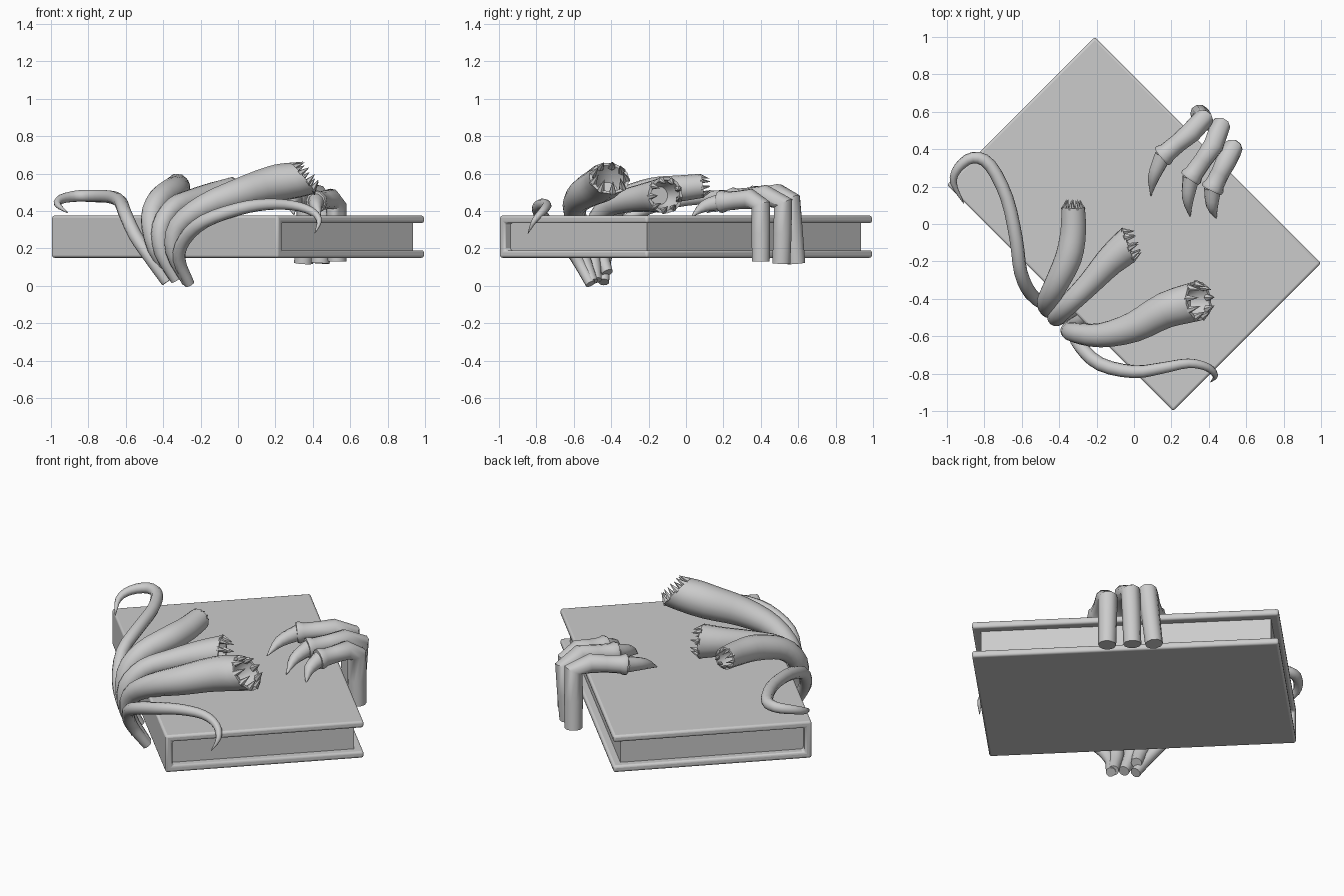
import bpy, bmesh, math
from mathutils import Vector, Matrix

if "Cube" in bpy.data.objects:
    bpy.data.objects.remove(bpy.data.objects["Cube"])

S = math.sqrt(0.5)
# book frame: local x = long side, local y = short side, turned 45 degrees
BOOK = Matrix.Rotation(math.radians(-45), 4, 'Z')


def finish(name, bm, angle=40):
    bmesh.ops.recalc_face_normals(bm, faces=bm.faces)
    me = bpy.data.meshes.new(name)
    bm.to_mesh(me)
    bm.free()
    me.shade_smooth()
    me.set_sharp_from_angle(angle=math.radians(angle))
    ob = bpy.data.objects.new(name, me)
    bpy.context.collection.objects.link(ob)
    return ob


def spline(pts, steps):
    """Catmull-Rom through (x, y, z, r) points."""
    p = [Vector(q) for q in pts]
    p = [2 * p[0] - p[1]] + p + [2 * p[-1] - p[-2]]
    out = []
    for i in range(1, len(p) - 2):
        a, b, c, d = p[i - 1:i + 3]
        for s in range(steps):
            t = s / steps
            out.append(0.5 * (2 * b + (c - a) * t + (2 * a - 5 * b + 4 * c - d) * t * t
                              + (3 * b - a - 3 * c + d) * t ** 3))
    return out + [p[-2]]


def ring(bm, c, rot, r, sides):
    return [bm.verts.new(c + rot @ Vector((r * math.cos(k * math.tau / sides),
                                           r * math.sin(k * math.tau / sides), 0)))
            for k in range(sides)]


def bridge(bm, a, b):
    n = len(a)
    for k in range(n):
        bm.faces.new((a[k], a[(k + 1) % n], b[(k + 1) % n], b[k]))


def tube(bm, pts, sides=12, steps=3, end_dir=None, mouth=False):
    path = spline(pts, steps) if steps > 1 else [Vector(q) for q in pts]
    pos = [q.xyz for q in path]
    n = len(pos)
    rot, prev, rings = None, None, []
    for i in range(n):
        t = (pos[min(i + 1, n - 1)] - pos[max(i - 1, 0)]).normalized()
        if end_dir and i >= n - 3:      # ease the cut toward the mouth direction
            t = t.lerp(Vector(end_dir).normalized(), (1/3, 2/3, 1)[i - n + 3]).normalized()
        if rot is None:
            rot = Vector((0, 0, 1)).rotation_difference(t)
        else:
            rot = prev.rotation_difference(t) @ rot
        prev = t
        rings.append(ring(bm, pos[i], rot, max(path[i].w, 0.002), sides))
    for a, b in zip(rings, rings[1:]):
        bridge(bm, a, b)
    bm.faces.new(rings[0])
    last = rings[-1]
    if mouth:
        # hollow throat
        c, r = pos[-1], path[-1].w
        for d, f in ((0, 0.84), (0.05, 0.74), (0.1, 0.5)):
            nxt = ring(bm, c - prev * d, rot, r * f, sides)
            bridge(bm, last, nxt)
            last = nxt
        # ring of teeth
        for k in range(9):
            a = k * math.tau / 9
            rad = rot @ Vector((math.cos(a), math.sin(a), 0))
            axis = (prev - rad * 0.35).normalized()
            base = c + rad * r * 0.86 - prev * 0.012
            q = Vector((0, 0, 1)).rotation_difference(axis)
            tr = ring(bm, base, q, r * 0.2, 6)
            tip = bm.verts.new(base + axis * (0.03 + r * 0.42))
            for j in range(6):
                bm.faces.new((tr[j], tr[(j + 1) % 6], tip))
            bm.faces.new(tr)
    bm.faces.new(last)


# book cover: C-shaped profile (spine at -y) extruded along the length
L, W, T = 0.855, 0.559, 0.04
Z0, Z1 = 0.15, 0.375
bm = bmesh.new()
prof = [(-W, Z0), (W, Z0), (W, Z0 + T), (-W + T, Z0 + T),
        (-W + T, Z1 - T), (W, Z1 - T), (W, Z1), (-W, Z1)]
f = bm.faces.new([bm.verts.new((-L, y, z)) for y, z in prof])
ext = bmesh.ops.extrude_face_region(bm, geom=[f])
bmesh.ops.translate(bm, vec=(2 * L, 0, 0),
                    verts=[v for v in ext['geom'] if isinstance(v, bmesh.types.BMVert)])
cover = finish("book_cover", bm)
cover.matrix_world = BOOK
bev = cover.modifiers.new("round", 'BEVEL')
bev.width, bev.segments = 0.013, 3

# page block
bm = bmesh.new()
y0, y1 = -W + T - 0.005, W - 0.046
bmesh.ops.create_cube(bm, size=1, matrix=Matrix.Translation((0, (y0 + y1) / 2, (Z0 + Z1) / 2))
                      @ Matrix.Diagonal((2 * L - 0.092, y1 - y0, Z1 - Z0 - 2 * T + 0.01, 1)))
finish("pages", bm).matrix_world = BOOK

# toothed tentacles: path points (x, y, z, radius) and mouth direction
MOUTHS = {
    "left": ([(-0.37, -0.42, 0.07, .03), (-0.44, -0.46, 0.2, .045), (-0.465, -0.42, 0.36, .055),
              (-0.42, -0.33, 0.46, .064), (-0.35, -0.18, 0.505, .073),
              (-0.325, -0.04, 0.52, .07), (-0.325, 0.09, 0.535, .064)], (0, 1, 0.1)),
    "middle": ([(-0.33, -0.48, 0.03, .03), (-0.405, -0.5, 0.18, .043), (-0.41, -0.49, 0.32, .05),
                (-0.34, -0.42, 0.42, .056), (-0.24, -0.32, 0.455, .064),
                (-0.13, -0.2, 0.475, .08), (-0.03, -0.11, 0.485, .098)], (1, 0.36, 0.03)),
    "right": ([(-0.27, -0.5, 0.02, .03), (-0.345, -0.56, 0.18, .042), (-0.32, -0.58, 0.32, .053),
               (-0.18, -0.595, 0.425, .065), (0.0, -0.55, 0.49, .083),
               (0.17, -0.46, 0.54, .098), (0.345, -0.41, 0.575, .108)], (0.75, 0.1, 0.62)),
}
for name, (pts, direction) in MOUTHS.items():
    bm = bmesh.new()
    tube(bm, pts, 14, 3, direction, True)
    finish(name + "_mouth_tentacle", bm)

# thin whip tentacles
WHIPS = {
    "left": [(-0.38, -0.44, 0.02, .03), (-0.47, -0.43, 0.15, .034), (-0.55, -0.375, 0.27, .036),
             (-0.605, -0.26, 0.39, .036), (-0.63, -0.08, 0.45, .036), (-0.68, 0.14, 0.475, .035),
             (-0.77, 0.315, 0.48, .034), (-0.86, 0.355, 0.48, .031), (-0.94, 0.30, 0.465, .026),
             (-0.965, 0.22, 0.435, .018), (-0.91, 0.11, 0.39, .002)],
    "right": [(-0.26, -0.51, 0.01, .028), (-0.315, -0.58, 0.14, .034), (-0.285, -0.655, 0.25, .037),
              (-0.18, -0.75, 0.345, .037), (0.0, -0.79, 0.41, .035), (0.15, -0.77, 0.435, .031),
              (0.29, -0.745, 0.43, .026), (0.39, -0.765, 0.40, .022),
              (0.435, -0.81, 0.35, .015), (0.41, -0.845, 0.28, .002)],
}
for name, pts in WHIPS.items():
    bm = bmesh.new()
    tube(bm, pts, 10, 3)
    finish(name + "_whip_tentacle", bm)

# clawed fingers: foot, knuckle, middle joint, nail flange, claw tip
FINGERS = [
    ((0.35, 0.59, 0.12), (0.37, 0.56, 0.46), (0.305, 0.49, 0.49), (0.155, 0.365, 0.475), (0.09, 0.15, 0.395)),
    ((0.44, 0.51, 0.12), (0.46, 0.52, 0.44), (0.425, 0.42, 0.485), (0.305, 0.25, 0.465), (0.30, 0.04, 0.38)),
    ((0.53, 0.40, 0.13), (0.525, 0.40, 0.43), (0.495, 0.34, 0.465), (0.42, 0.19, 0.45), (0.44, 0.03, 0.37)),
]
for i, pts in enumerate(FINGERS):
    foot, knuckle, joint, nail, tip = map(Vector, pts)
    d = (nail - joint).normalized()
    bm = bmesh.new()
    shaft = [(foot, .05), (foot.lerp(knuckle, 0.5), .052), (knuckle, .055),
             (joint, .056), (joint.lerp(nail, 0.45), .05), (nail - d * 0.03, .052),
             (nail - d * 0.005, .062), (nail + d * 0.01, .058), (nail + d * 0.012, .035)]
    tube(bm, [(*p, r) for p, r in shaft], 10, 1)
    finish(f"finger_{i + 1}", bm)
    bm = bmesh.new()
    bend = nail.lerp(tip, 0.45) + d * 0.025 + Vector((0, 0, 0.012))
    tube(bm, [(*nail, .046), (*bend, .032), (*tip, .002)], 10, 3)
    finish(f"claw_{i + 1}", bm)
